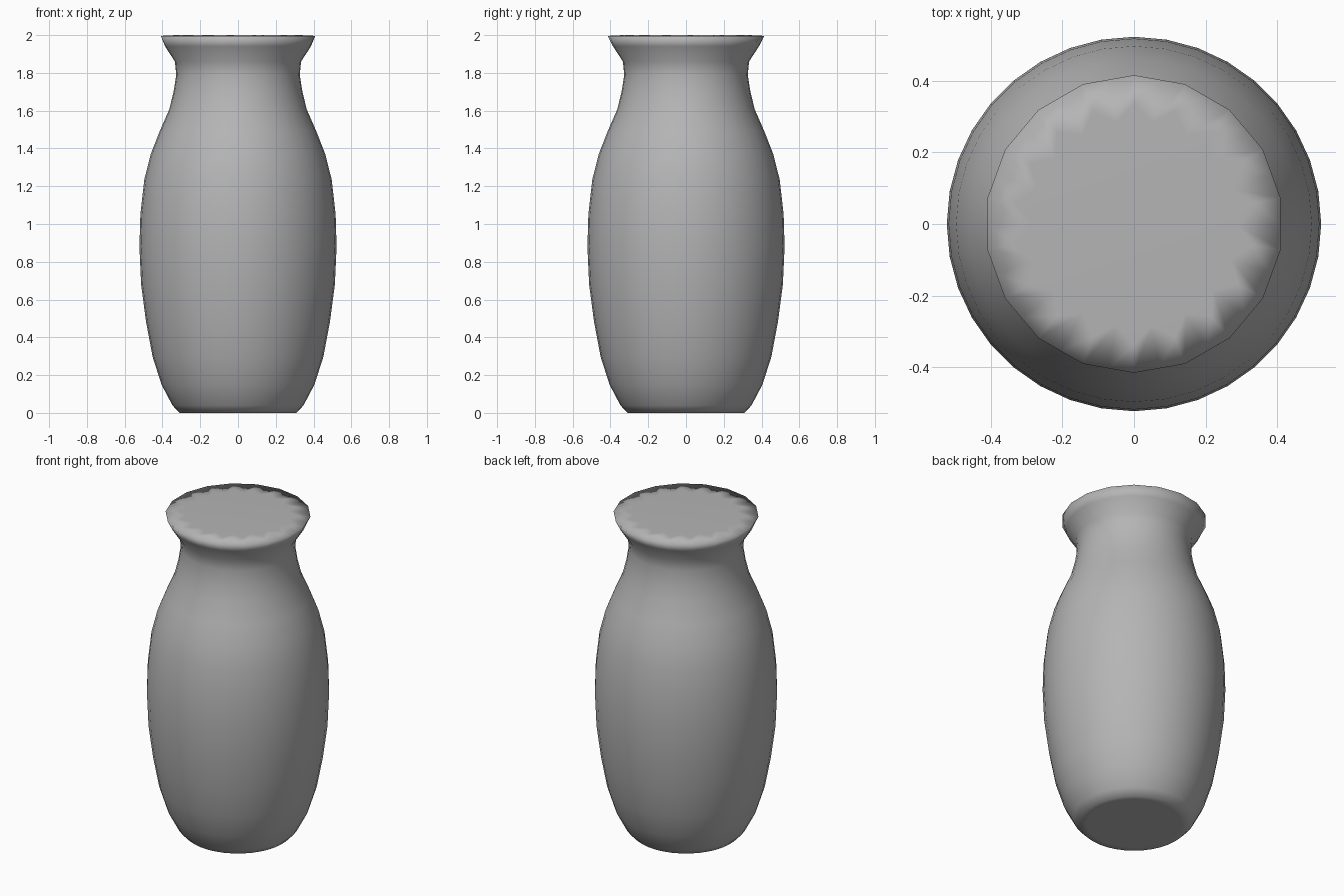
import bpy, bmesh
from math import sin, cos, radians

if "Cube" in bpy.data.objects:
    bpy.data.objects.remove(bpy.data.objects["Cube"])

SIDES = 36

# outer profile: (radius, height), base to lip
PROFILE = [(0.27, 0.0), (0.31, 0.0), (0.347, 0.04), (0.405, 0.15), (0.452, 0.297),
           (0.487, 0.483), (0.513, 0.68), (0.522, 0.88), (0.517, 1.05),
           (0.496, 1.236), (0.462, 1.37), (0.415, 1.49), (0.364, 1.607),
           (0.341, 1.70), (0.327, 1.79), (0.334, 1.86), (0.386, 1.94)]

bm = bmesh.new()


def ring(radius, z, facet=1.0):
    """Circle of vertices; facet scales every other one inward."""
    verts = []
    for i in range(SIDES):
        r = radius * (1.0 if i % 2 else facet)
        a = radians(360 * i / SIDES)
        verts.append(bm.verts.new((r * cos(a), r * sin(a), z)))
    return verts


# body, then the coarser 18-sided lip and the scalloped edge of the closed top
rings = [ring(r, z) for r, z in PROFILE]
rings.append(ring(0.415, 1.996, cos(radians(10))))
rings.append(ring(0.335, 2.0, 0.86))

for low, high in zip(rings, rings[1:]):
    for i in range(SIDES):
        j = (i + 1) % SIDES
        bm.faces.new((low[i], low[j], high[j], high[i]))

# flat base and flat closed top
bm.faces.new(rings[0][::-1])
bm.faces.new(rings[-1])

bmesh.ops.recalc_face_normals(bm, faces=bm.faces)
for f in bm.faces:
    f.smooth = True

mesh = bpy.data.meshes.new("vase")
bm.to_mesh(mesh)
bm.free()

# dark grey glaze
glaze = bpy.data.materials.new("dark_grey")
glaze.diffuse_color = (0.46, 0.46, 0.46, 1.0)
glaze.use_nodes = True
glaze.node_tree.nodes["Principled BSDF"].inputs["Base Color"].default_value = glaze.diffuse_color
mesh.materials.append(glaze)

vase = bpy.data.objects.new("vase", mesh)
bpy.context.collection.objects.link(vase)
